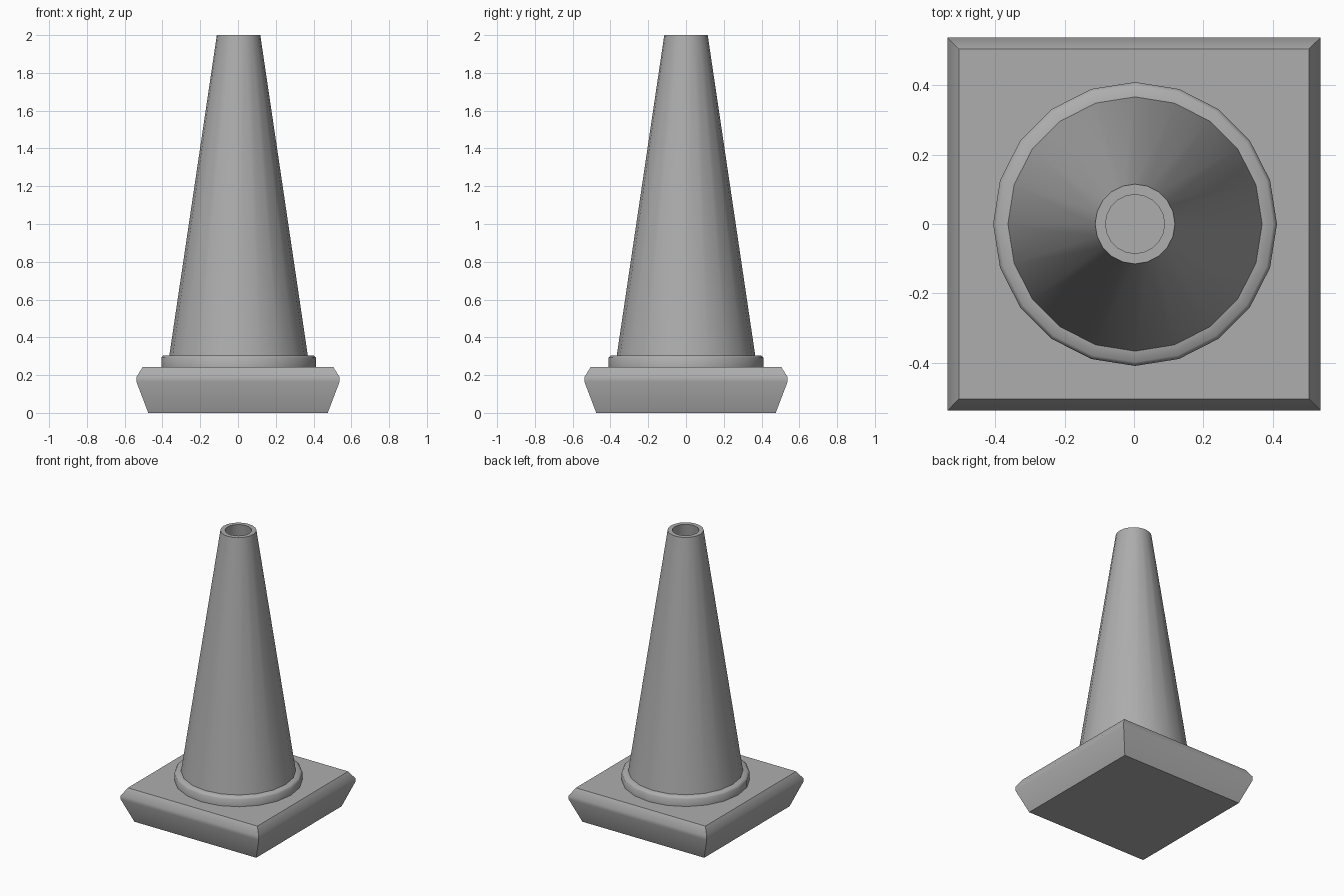
import bpy
import bmesh
from math import cos, sin, pi, radians

if "Cube" in bpy.data.objects:
    bpy.data.objects.remove(bpy.data.objects["Cube"], do_unlink=True)

GREY = (0.42, 0.42, 0.42, 1)
grey = bpy.data.materials.new("plain_grey")
grey.use_nodes = True
grey.diffuse_color = GREY
grey.node_tree.nodes["Principled BSDF"].inputs["Base Color"].default_value = GREY


def lathe(name, profile, sides, turn=0.0, x=0.0, closed=False, smooth=40):
    """Spin a (radius, height) profile round z; cap both ends unless it is closed."""
    bm = bmesh.new()
    rings = [[bm.verts.new((x + r * cos(turn + 2 * pi * i / sides),
                            r * sin(turn + 2 * pi * i / sides), z))
              for i in range(sides)] for r, z in profile]
    pairs = list(zip(rings, rings[1:]))
    if closed:
        pairs.append((rings[-1], rings[0]))
    else:
        bm.faces.new(rings[0])
        bm.faces.new(rings[-1])
    for low, high in pairs:
        for i in range(sides):
            j = (i + 1) % sides
            bm.faces.new((low[i], low[j], high[j], high[i]))
    bmesh.ops.recalc_face_normals(bm, faces=bm.faces)
    mesh = bpy.data.meshes.new(name)
    bm.to_mesh(mesh)
    bm.free()
    mesh.materials.append(grey)
    obj = bpy.data.objects.new(name, mesh)
    bpy.context.collection.objects.link(obj)
    bpy.ops.object.select_all(action="DESELECT")
    obj.select_set(True)
    bpy.context.view_layer.objects.active = obj
    bpy.ops.object.shade_smooth_by_angle(angle=radians(smooth))


# Square foot: half widths turned into corner radii
foot = [(0.475, 0), (0.538, 0.165), (0.538, 0.19), (0.505, 0.242)]
lathe("base", [(half * 2 ** 0.5, z) for half, z in foot], 4, turn=pi / 4)

# Collar with a softly rounded top edge
lathe("collar", [(0.35, 0.24), (0.409, 0.24), (0.409, 0.292),
                 (0.398, 0.305), (0.35, 0.305)], 20, x=0.003, closed=True, smooth=60)

# Hollow cone, open at the top
lathe("cone", [(0.376, 0.24), (0.115, 2), (0.085, 2), (0.34, 0.24)], 20, x=0.003, closed=True)
